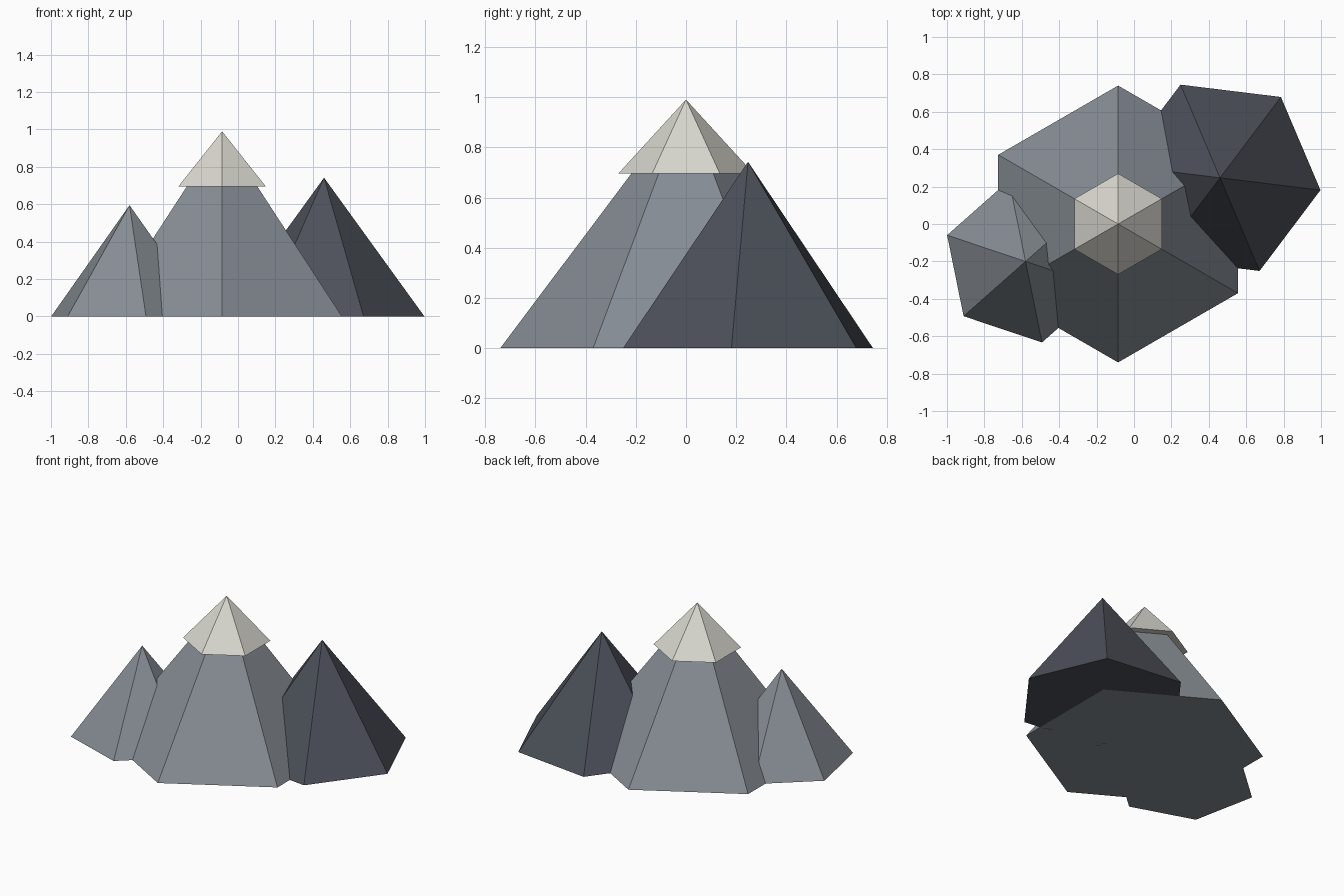
import bpy
import math

if "Cube" in bpy.data.objects:
    bpy.data.objects.remove(bpy.data.objects["Cube"])


def srgb(r, g, b):
    """Convert 0-255 display values to a linear colour."""
    def lin(c):
        c /= 255
        return c / 12.92 if c <= 0.04045 else ((c + 0.055) / 1.055) ** 2.4
    return (lin(r), lin(g), lin(b), 1)


def material(name, colour):
    mat = bpy.data.materials.new(name)
    mat.diffuse_color = colour
    mat.use_nodes = True
    mat.node_tree.nodes["Principled BSDF"].inputs["Base Color"].default_value = mat.diffuse_color
    return mat


grey_rock = material("grey rock", srgb(134, 141, 148))
dark_rock = material("dark rock", srgb(76, 80, 89))
snow = material("snow", srgb(216, 214, 206))


def six_sided_peak(name, x, y, base, apex, radius, angle, mat):
    """Closed hexagonal pyramid; angle is the direction of its first corner."""
    corners = [(radius * math.cos(math.radians(angle + 60 * i)),
                radius * math.sin(math.radians(angle + 60 * i)), 0) for i in range(6)]
    faces = [(i, (i + 1) % 6, 6) for i in range(6)] + [(5, 4, 3, 2, 1, 0)]
    mesh = bpy.data.meshes.new(name)
    mesh.from_pydata(corners + [(0, 0, apex - base)], [], faces)
    mesh.materials.append(mat)
    obj = bpy.data.objects.new(name, mesh)
    obj.location = (x, y, base)
    bpy.context.collection.objects.link(obj)
    return obj


# Three overlapping peaks, the middle one with an overhanging snow cap
six_sided_peak("main_peak", -0.085, 0, 0, 0.985, 0.74, 30, grey_rock)
six_sided_peak("snow_cap", -0.085, 0, 0.695, 0.99, 0.27, 30, snow)
six_sided_peak("left_peak", -0.58, -0.2, 0, 0.595, 0.442, 41.5, grey_rock)
six_sided_peak("right_peak", 0.46, 0.247, 0, 0.742, 0.541, 53, dark_rock)
